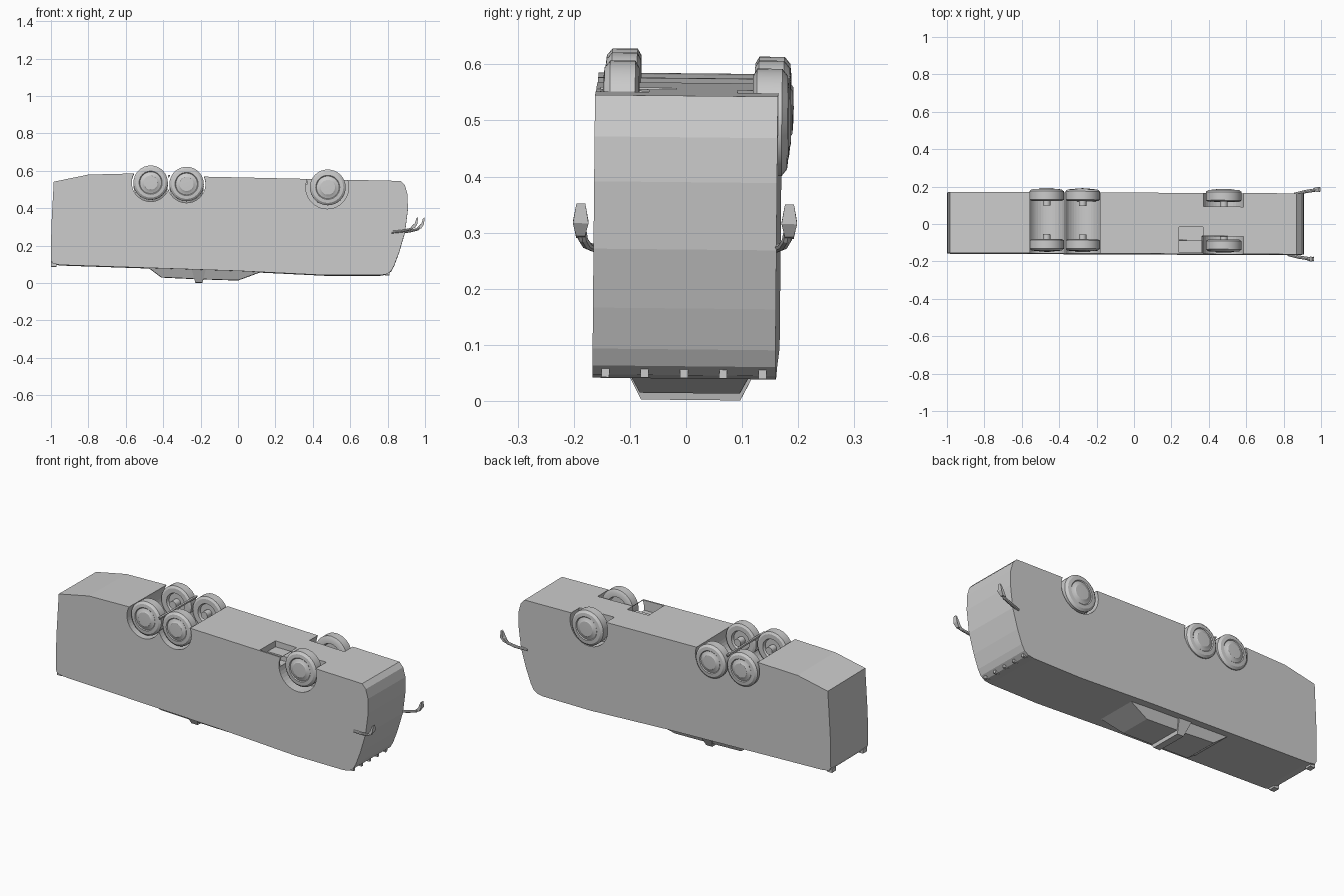
import bpy
import bmesh
import math
from mathutils import Vector, Matrix

old = bpy.data.objects.get("Cube")
if old:
    bpy.data.objects.remove(old, do_unlink=True)

grey = bpy.data.materials.new("plain grey")
grey.use_nodes = True
grey.diffuse_color = (0.6, 0.6, 0.6, 1)
grey.node_tree.nodes["Principled BSDF"].inputs["Base Color"].default_value = (0.6, 0.6, 0.6, 1)


def finish(name, bm):
    bmesh.ops.recalc_face_normals(bm, faces=bm.faces[:])
    mesh = bpy.data.meshes.new(name)
    bm.to_mesh(mesh)
    bm.free()
    mesh.materials.append(grey)
    ob = bpy.data.objects.new(name, mesh)
    bpy.context.collection.objects.link(ob)
    return ob


def prism(name, outline, y0, y1, inset=None):
    """Extrude an xz outline along y; inset narrows the points it returns a value for."""
    bm = bmesh.new()
    ins = inset or (lambda z: 0)
    a = [bm.verts.new((x, y0 + ins(z), z)) for x, z in outline]
    b = [bm.verts.new((x, y1 - ins(z), z)) for x, z in outline]
    bm.faces.new(a)
    bm.faces.new(b[::-1])
    n = len(a)
    for i in range(n):
        j = (i + 1) % n
        bm.faces.new((a[i], b[i], b[j], a[j]))
    return finish(name, bm)


def circle(x, z, r, n=40):
    return [(x + r * math.cos(math.tau * i / n), z + r * math.sin(math.tau * i / n))
            for i in range(n)]


def box(x0, x1, z0, z1):
    return [(x0, z0), (x1, z0), (x1, z1), (x0, z1)]


def lathe(name, profile, x, y, z, side, n=32):
    """Spin (radius, offset) points around y; positive offset points outward."""
    bm = bmesh.new()
    vs = [bm.verts.new((r, side * o, 0)) for r, o in profile]
    edges = [bm.edges.new(p) for p in zip(vs, vs[1:])]
    bmesh.ops.spin(bm, geom=vs + edges, cent=(0, 0, 0), axis=(0, 1, 0),
                   angle=math.tau, steps=n, use_duplicate=False)
    bmesh.ops.remove_doubles(bm, verts=bm.verts[:], dist=1e-5)
    bmesh.ops.translate(bm, verts=bm.verts[:], vec=(x, y, z))
    return finish(name, bm)


def smooth(ob):
    bpy.ops.object.select_all(action='DESELECT')
    ob.select_set(True)
    bpy.context.view_layer.objects.active = ob
    bpy.ops.object.shade_smooth_by_angle(angle=math.radians(30))


parts = []

# Overturned coach body: floor on top, roof at the bottom
body = prism("body", [
    (-0.985, 0.54), (-0.8, 0.578), (-0.56, 0.584), (-0.18, 0.567), (0.87, 0.544),
    (0.893, 0.52), (0.907, 0.47), (0.908, 0.39), (0.893, 0.27), (0.862, 0.165),
    (0.835, 0.092), (0.818, 0.062), (0.795, 0.046), (0.76, 0.04), (0.47, 0.04),
    (0, 0.063), (-0.95, 0.095), (-0.99, 0.102), (-1, 0.12), (-0.998, 0.3)],
    -0.163, 0.163)
parts.append(body)

# Wheel wells and step well
REAR = [(-0.467, 0.535), (-0.275, 0.528)]
FRONT = (0.48, 0.51)
cutters = [prism("well_cutter", circle(x, z, 0.101), -0.3, 0.3) for x, z in REAR]
for y0, y1 in ((-0.3, -0.068), (0.09, 0.3)):
    cutters.append(prism("well_cutter", circle(FRONT[0] - 0.003, FRONT[1], 0.115), y0, y1))
cutters.append(prism("step_cutter", box(0.24, 0.37, 0.5, 0.7), -0.155, -0.09))
cutters.append(prism("step_cutter", box(0.24, 0.37, 0.525, 0.7), -0.1, -0.02))
for c in cutters:
    c.hide_render = True
    mod = body.modifiers.new("cut", 'BOOLEAN')
    mod.operation = 'DIFFERENCE'
    mod.solver = 'EXACT'
    mod.object = c
bpy.context.view_layer.update()
cut = bpy.data.meshes.new_from_object(
    body.evaluated_get(bpy.context.evaluated_depsgraph_get()))
body.modifiers.clear()
body.data = cut
for c in cutters:
    bpy.data.objects.remove(c, do_unlink=True)

# Wheels with stepped hub caps, recessed backs and axle stubs
TYRE = [(0, -0.055), (0.02, -0.055), (0.02, -0.015), (0.05, -0.015), (0.055, -0.03),
        (0.08, -0.03), (0.092, -0.023), (0.092, 0.022), (0.08, 0.032), (0.062, 0.034),
        (0.058, 0.03), (0.042, 0.035), (0.038, 0.038), (0, 0.039)]
for axle, (x, z) in zip(("rear", "middle", "front"), REAR + [FRONT]):
    k = 1.04 if axle == "front" else 1
    for label, side, y, dz in (("right", -1, -0.116, 0), ("left", 1, 0.147, -0.012)):
        w = lathe(f"{axle}_wheel_{label}", [(r * k, o) for r, o in TYRE], x, y, z + dz, side)
        smooth(w)
        parts.append(w)

# Roof unit with a raised strap across it
taper = lambda z: max(0, (0.075 - z)) * 0.55
parts.append(prism("roof_unit", [
    (-0.49, 0.09), (-0.41, 0.03), (-0.22, 0.021), (0, 0.014), (0.13, 0.062), (0.1, 0.09)],
    -0.115, 0.13, taper))
parts.append(prism("roof_strap", [
    (-0.25, 0.08), (-0.228, 0.002), (-0.19, 0.002), (-0.17, 0.08)],
    -0.12, 0.137, taper))

# Mirrors on curved arms
for label, side, x, z in (("right", -1, 0, 0), ("left", 1, 0.035, 0.002)):
    arm_pts = [(0.82, 0.16, 0.27), (0.88, 0.175, 0.276),
               (0.925, 0.182, 0.287), (0.945, 0.186, 0.31)]
    bm = bmesh.new()
    rings = []
    for i, (px, py, pz) in enumerate(arm_pts):
        lean = Matrix.Rotation(-0.3 * i, 3, 'Y')
        rings.append([bm.verts.new(Vector((px + x, side * py, pz + z)) +
                      lean @ Vector((0, 0.009 * math.cos(t), 0.007 * math.sin(t))))
                      for t in [math.tau * s / 8 for s in range(8)]])
    for a, b in zip(rings, rings[1:]):
        for i in range(8):
            bm.faces.new((a[i], a[i - 1], b[i - 1], b[i]))
    bm.faces.new(rings[0])
    bm.faces.new(rings[-1])
    arm = finish(f"mirror_arm_{label}", bm)
    smooth(arm)
    y0, y1 = sorted((side * 0.172, side * 0.2))
    head = prism(f"mirror_{label}", [(px + x, pz + z) for px, pz in (
        (0.925, 0.289), (0.945, 0.292), (0.96, 0.315), (0.962, 0.35),
        (0.954, 0.345), (0.946, 0.318))], y0, y1,
        lambda v: 0.006 if v > 0.34 or v < 0.3 else 0)
    parts += [arm, head]

# Small roof lamps at the rear corners and along the front edge
for label, y in (("right", -0.135), ("left", 0.135)):
    parts.append(prism(f"rear_lamp_{label}", box(-1, -0.97, 0.088, 0.11), y - 0.018, y + 0.018))
for i in range(5):
    y = -0.14 + 0.07 * i
    parts.append(prism(f"roof_marker_{i + 1}", box(0.785, 0.81, 0.041, 0.058), y - 0.007, y + 0.007))

# Slight lean of the whole vehicle
for ob in parts:
    for v in ob.data.vertices:
        x, y, z = v.co
        v.co.y = y + 0.002 - 0.004 * x + 0.01 * (z - 0.3)
        v.co.z = z - 0.01 * y
